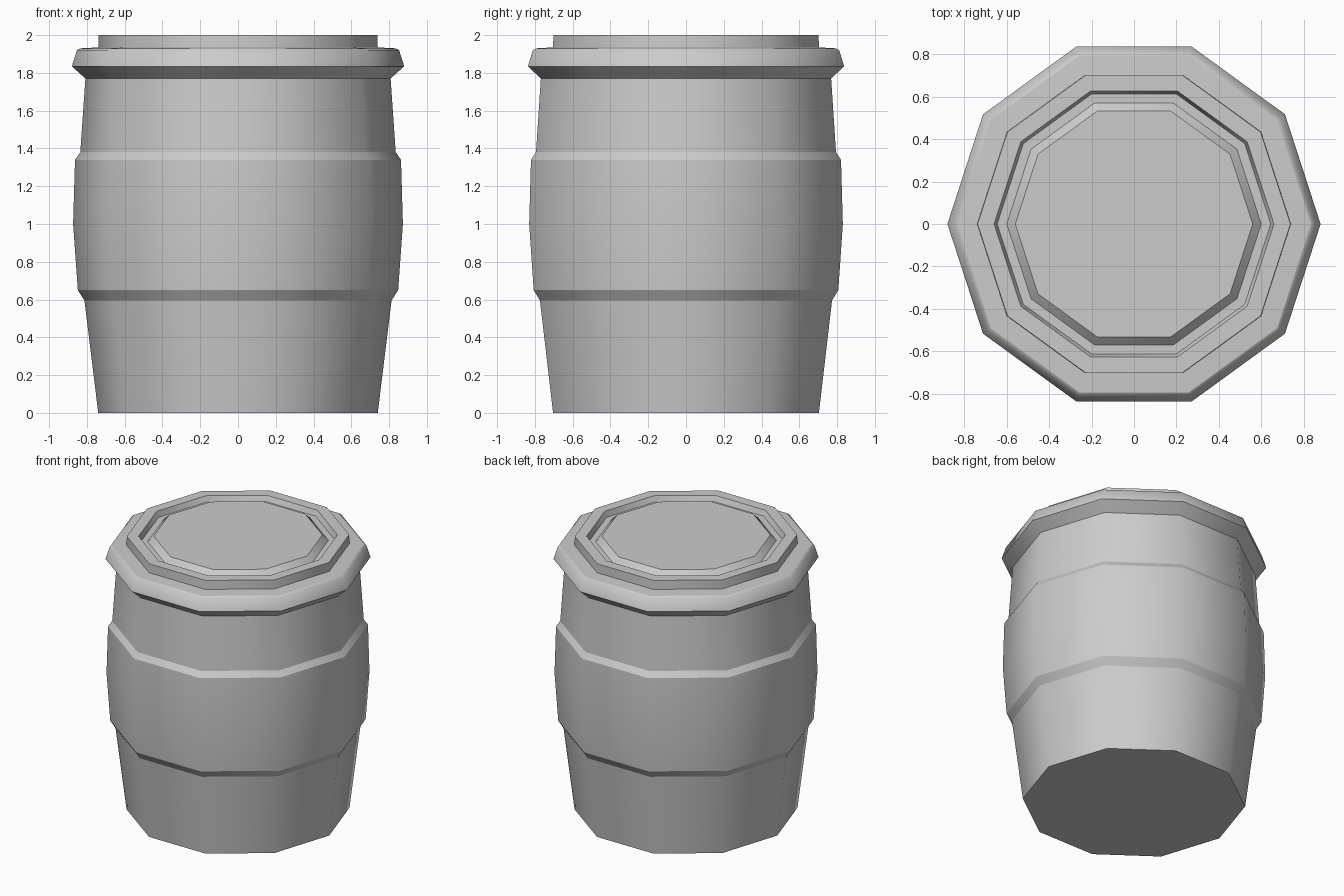
import bpy, bmesh
from math import cos, sin, pi

if "Cube" in bpy.data.objects:
    bpy.data.objects.remove(bpy.data.objects["Cube"])

SIDES = 10


def lathe(name, profile, smooth_rings=(), cap_bottom=False, cap_top=False):
    """Spin (radius, z) points into a ten-sided shell, creased at the rings."""
    bm = bmesh.new()
    rings = [[bm.verts.new((r * cos(2 * pi * i / SIDES), r * sin(2 * pi * i / SIDES), z))
              for i in range(SIDES)] for r, z in profile]
    for a, b in zip(rings, rings[1:]):
        for i in range(SIDES):
            j = (i + 1) % SIDES
            bm.faces.new((a[i], a[j], b[j], b[i])).smooth = True
    if cap_bottom:
        bm.faces.new(rings[0][::-1])
    if cap_top:
        bm.faces.new(rings[-1])
    for k, ring in enumerate(rings):
        if k not in smooth_rings:
            for i in range(SIDES):
                bm.edges.get((ring[i], ring[(i + 1) % SIDES])).smooth = False
    mesh = bpy.data.meshes.new(name)
    bm.to_mesh(mesh)
    bm.free()
    obj = bpy.data.objects.new(name, mesh)
    bpy.context.collection.objects.link(obj)
    return obj


# Barrel wall: tapered foot, bulging middle band, neck
lathe("barrel_body", [(0.74, 0), (0.813, 0.595), (0.848, 0.65), (0.873, 1.0),
                      (0.863, 1.34), (0.835, 1.38), (0.808, 1.77)],
      smooth_rings=(3,), cap_bottom=True)

# Lid: flared rim, raised collar, groove and centre plug
lathe("barrel_lid", [(0.808, 1.77), (0.88, 1.835), (0.853, 1.92), (0.835, 1.93),
                     (0.74, 1.935), (0.738, 2.0), (0.66, 2.0), (0.645, 1.96),
                     (0.60, 1.96), (0.56, 2.0)],
      smooth_rings=(2,), cap_top=True)
